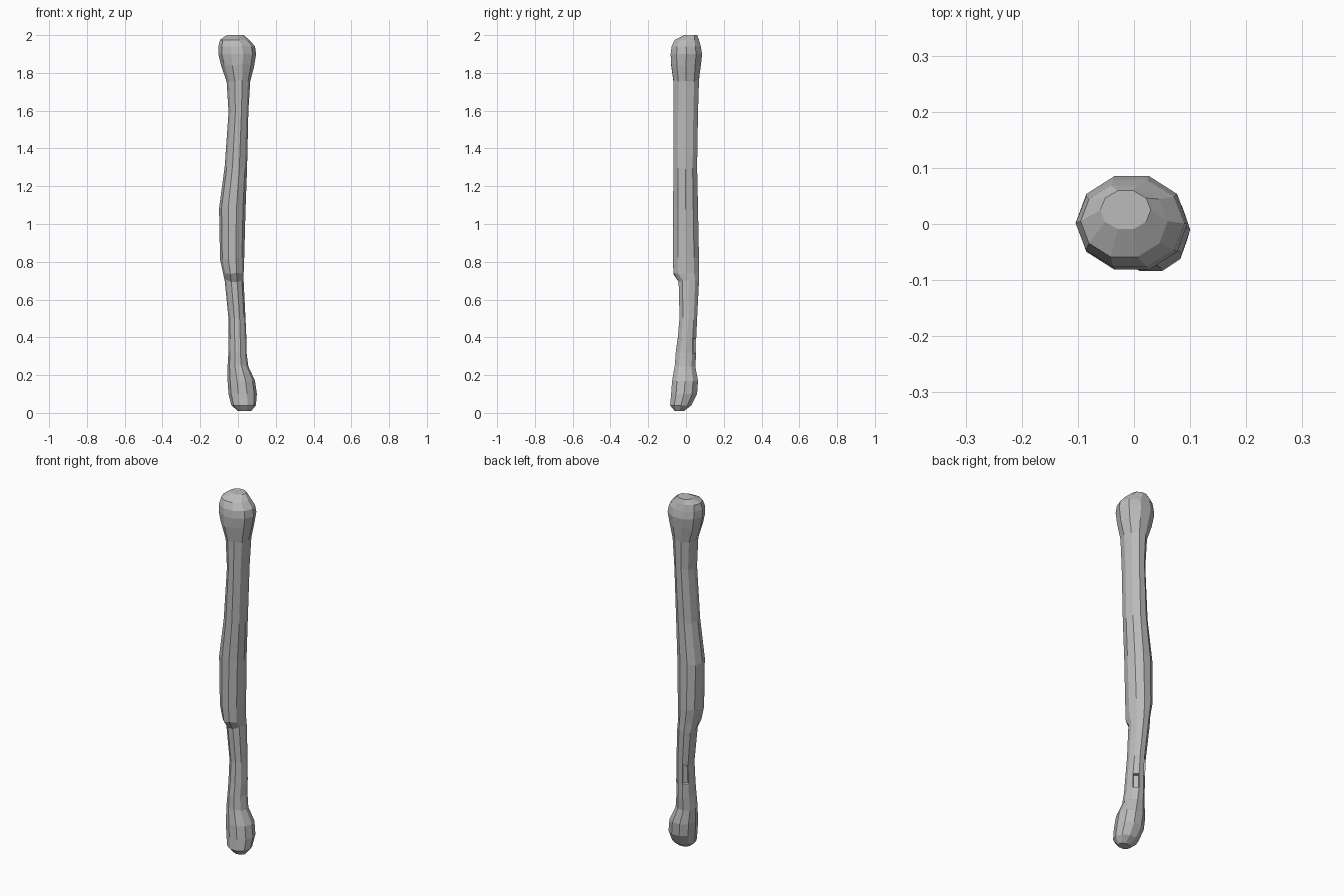
import bpy, bmesh, math, random
from mathutils import Vector

cube = bpy.data.objects.get("Cube")
if cube:
    bpy.data.objects.remove(cube, do_unlink=True)

random.seed(4)
SIDES = 10

# Bone outline from the foot to the head: height, right, left, front, back
SECTIONS = [
    (.01, 0, .07, -.06, -.01),
    (.04, -.035, .095, -.085, .03),
    (.1, -.05, .1, -.08, .06),
    (.17, -.055, .09, -.075, .065),
    (.25, -.055, .055, -.06, .05),
    (.32, -.05, .045, -.055, .055),
    (.39, -.05, .045, -.045, .055),
    (.5, -.05, .04, -.035, .06),
    (.7, -.07, .03, -.04, .07),
    (.74, -.078, .03, -.068, .07),
    (.82, -.095, .033, -.07, .07),
    (1.08, -.1, .04, -.07, .065),
    (1.3, -.07, .048, -.067, .06),
    (1.6, -.05, .055, -.067, .065),
    (1.76, -.06, .065, -.068, .07),
    (1.84, -.09, .085, -.08, .08),
    (1.9, -.104, .096, -.083, .087),
    (1.94, -.104, .09, -.078, .08),
    (1.975, -.095, .06, -.06, .07),
    (2, -.06, .03, -.01, .06),
]


def ring(bm, section):
    """Rounded low-poly cross-section fitted between its four limits."""
    z, right, left, front, back = section
    verts = []
    for i in range(SIDES):
        a = math.tau * i / SIDES
        c, s = math.cos(a), math.sin(a)
        x = (right + left) / 2 + c * (left - right) / 2
        y = (front + back) / 2 + s / math.sin(math.tau * .2) * .98 * (back - front) / 2
        if .2 < z < 1.9:
            z_vert = z + random.uniform(-.008, .008)
        else:
            z_vert = z
        verts.append(bm.verts.new((x, y, z_vert)))
    return verts


def dent(bm, point, margin, depth):
    """Sink a chipped panel into the face nearest to a point."""
    target = Vector(point)
    face = min(bm.faces, key=lambda f: (f.calc_center_median() - target).length)
    bmesh.ops.inset_individual(bm, faces=[face], thickness=margin, depth=-depth)


# Shaft and both knobbly ends as one lofted body
bm = bmesh.new()
rings = [ring(bm, section) for section in SECTIONS]
for low, high in zip(rings, rings[1:]):
    for i in range(SIDES):
        j = (i + 1) % SIDES
        bm.faces.new((low[i], low[j], high[j], high[i]))
bm.faces.new(reversed(rings[0]))
bm.faces.new(rings[-1])

# Worn chips on the lower shaft
dent(bm, (.02, -.05, .29), .004, .014)
dent(bm, (.02, .05, .35), .004, .014)
dent(bm, (-.02, .055, .45), .005, .01)
bmesh.ops.recalc_face_normals(bm, faces=bm.faces)

mesh = bpy.data.meshes.new("bone")
bm.to_mesh(mesh)
bm.free()
bone = bpy.data.objects.new("bone", mesh)
bpy.context.collection.objects.link(bone)

# Plain grey colour
grey = bpy.data.materials.new("bone_grey")
grey.use_nodes = True
colour = (.5, .5, .5, 1)
grey.diffuse_color = colour
grey.node_tree.nodes["Principled BSDF"].inputs["Base Color"].default_value = colour
mesh.materials.append(grey)
